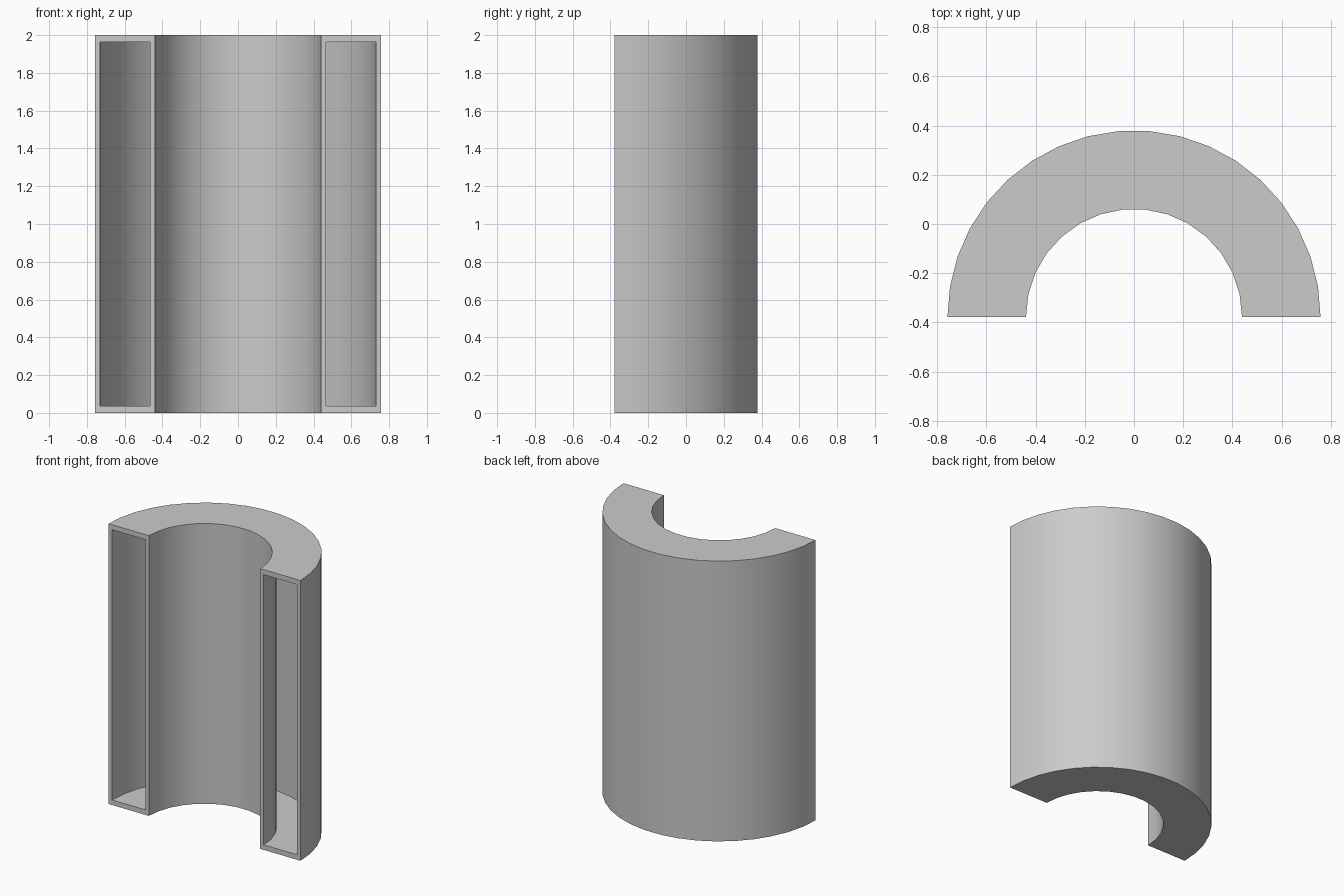
import bpy, bmesh, math

cube = bpy.data.objects.get("Cube")
if cube:
    bpy.data.objects.remove(cube, do_unlink=True)

CENTRE_Y = -0.378
OUTER_SIDES, INNER_SIDES = 19, 15


def arc(radius, sides):
    """Points of a half circle from the left end (+x) to the right end."""
    return [(radius * math.cos(math.pi * i / sides),
             CENTRE_Y + radius * math.sin(math.pi * i / sides))
            for i in range(sides + 1)]


def half_tube(bm, r_out, r_in, z0, z1):
    """Half-ring skin, open at both ends; returns the two end rims."""
    profile = arc(r_out, OUTER_SIDES) + arc(r_in, INNER_SIDES)[::-1]
    low = [bm.verts.new((x, y, z0)) for x, y in profile]
    high = [bm.verts.new((x, y, z1)) for x, y in profile]
    bm.faces.new(low[::-1])
    bm.faces.new(high)
    for i in range(len(profile) - 1):
        if i != OUTER_SIDES:
            bm.faces.new((low[i], low[i + 1], high[i + 1], high[i]))
    a, b = OUTER_SIDES, OUTER_SIDES + 1
    return ([low[0], low[-1], high[-1], high[0]],
            [low[a], low[b], high[b], high[a]])


# Hollow half-ring: outer skin, inner cavity and the flat front rims
bm = bmesh.new()
outer_rims = half_tube(bm, 0.758, 0.439, 0.0, 2.0)
cavity_rims = half_tube(bm, 0.73, 0.467, 0.036, 1.964)
for outer, inner in zip(outer_rims, cavity_rims):
    for i in range(4):
        j = (i + 1) % 4
        bm.faces.new((outer[i], outer[j], inner[j], inner[i]))
bmesh.ops.recalc_face_normals(bm, faces=bm.faces[:])

mesh = bpy.data.meshes.new("hollow_half_ring")
bm.to_mesh(mesh)
bm.free()
shell = bpy.data.objects.new("hollow_half_ring", mesh)
bpy.context.collection.objects.link(shell)

# Plain grey colour
grey = bpy.data.materials.new("plain_grey")
grey.use_nodes = True
colour = (0.6, 0.6, 0.6, 1.0)
grey.diffuse_color = colour
grey.node_tree.nodes["Principled BSDF"].inputs["Base Color"].default_value = colour
mesh.materials.append(grey)

# Smooth curved walls, sharp rims
bpy.ops.object.select_all(action="DESELECT")
shell.select_set(True)
bpy.context.view_layer.objects.active = shell
bpy.ops.object.shade_smooth_by_angle(angle=math.radians(30))
